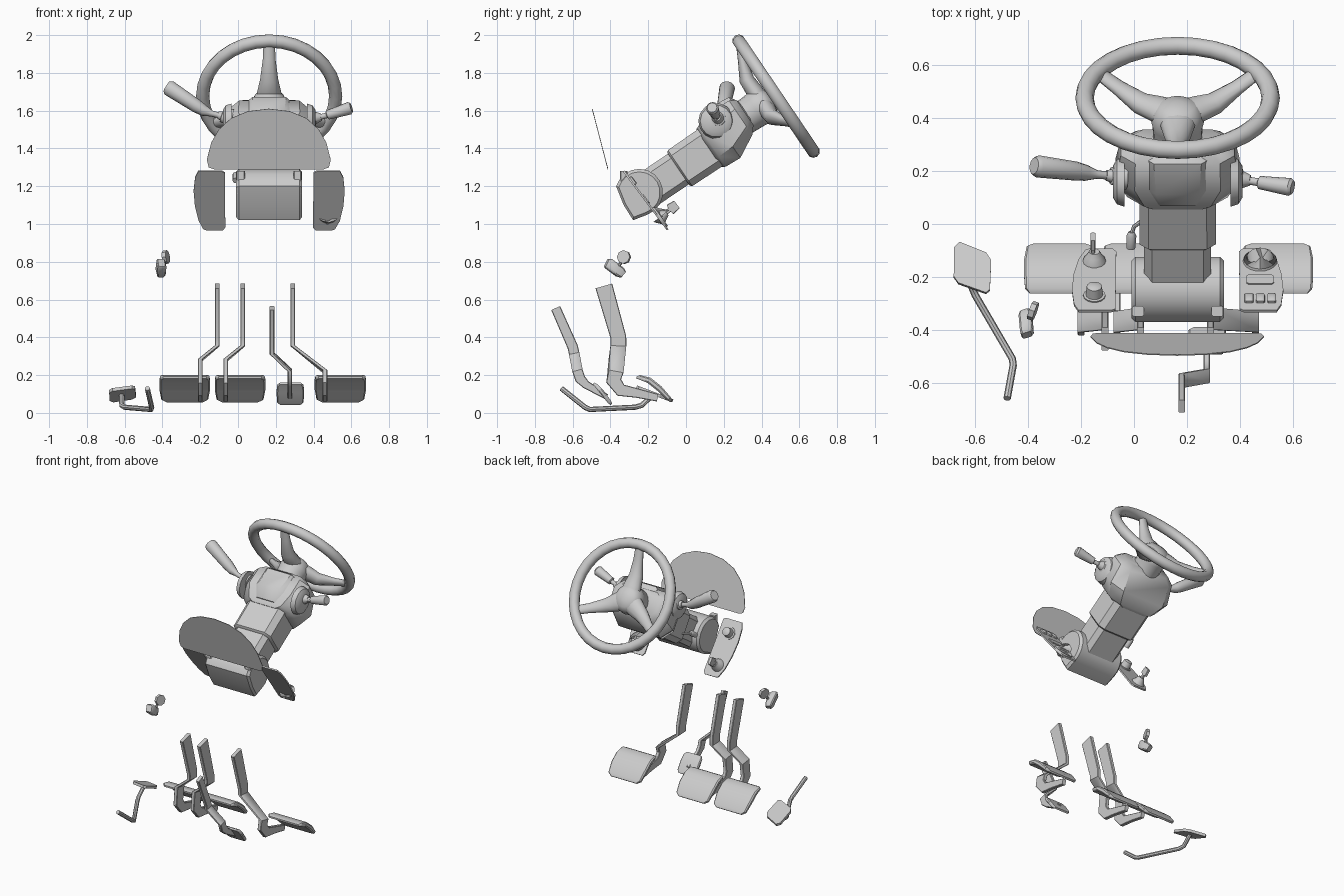
import bpy, bmesh, math
from mathutils import Vector as V

CX = 0.165                                   # centre line of the column
C = V((CX, 0.477, 1.677))                    # wheel centre
X = V((1, 0, 0))
U = V((0, 0.56, -0.828))                     # down the wheel face
N = V((0, 0.828, 0.56))                      # column axis, toward the driver


def L(u, w, x=0):
    return C + X * x + U * u + N * w


def loft(name, rings, angle=40):
    bm = bmesh.new()
    vs = [[bm.verts.new(p) for p in r] for r in rings]
    n = len(vs[0])
    for a, b in zip(vs, vs[1:]):
        for j in range(n):
            k = (j + 1) % n
            bm.faces.new((a[j], a[k], b[k], b[j]))
    bm.faces.new(vs[0][::-1])
    bm.faces.new(vs[-1])
    bmesh.ops.recalc_face_normals(bm, faces=bm.faces)
    me = bpy.data.meshes.new(name)
    bm.to_mesh(me)
    bm.free()
    ob = bpy.data.objects.new(name, me)
    bpy.context.collection.objects.link(ob)
    smooth(ob, angle)
    return ob


def smooth(ob, angle=40):
    bpy.ops.object.select_all(action='DESELECT')
    ob.select_set(True)
    bpy.context.view_layer.objects.active = ob
    bpy.ops.object.shade_smooth_by_angle(angle=math.radians(angle))


def section(hw, hh, kind, cham):
    if kind == 'box':
        c = cham * min(hw, hh)
        return [(hw, c - hh), (hw, hh - c), (hw - c, hh), (c - hw, hh),
                (-hw, hh - c), (-hw, c - hh), (c - hw, -hh), (hw - c, -hh)]
    return [(hw * math.cos(2 * math.pi * i / kind), hh * math.sin(2 * math.pi * i / kind))
            for i in range(kind)]


def sweep(name, path, sizes, kind=12, side=None, tan=None, cham=0.3, angle=40):
    path = [V(p) for p in path]
    if not isinstance(sizes, list):
        sizes = [sizes] * len(path)
    rings = []
    for i, p in enumerate(path):
        t = tan
        if t is None:
            t = V((0, 0, 0))
            if i:
                t += (p - path[i - 1]).normalized()
            if i < len(path) - 1:
                t += (path[i + 1] - p).normalized()
        t = t.normalized()
        a = side or t.cross(V((0, 0, 1)) if abs(t.z) < 0.9 else V((0, 1, 0))).normalized()
        b = t.cross(a).normalized()
        s = sizes[i]
        hw, hh = s if isinstance(s, tuple) else (s, s)
        rings.append([p + a * q + b * r for q, r in section(hw, hh, kind, cham)])
    return loft(name, rings, angle)


def slab(name, pts, normal, thick):
    off = normal * thick / 2
    return loft(name, [[p - off for p in pts], [p + off for p in pts]], 30)


# steering wheel rim, hub and spokes
bpy.ops.mesh.primitive_torus_add(location=C, rotation=(-math.acos(0.56), 0, 0), major_segments=32,
                                 minor_segments=10, major_radius=0.352, minor_radius=0.035)
rim = bpy.context.object
rim.name = "steering_wheel_rim"
smooth(rim)
sweep("wheel_hub", [L(0, w) for w in (-0.22, -0.13, -0.11, -0.06, -0.035, -0.025)],
      [0.09, 0.095, 0.1, 0.09, 0.065, 0.02], 20)
for k in range(3):
    a = math.radians(-90 + 120 * k)
    d = X * math.cos(a) + U * math.sin(a)
    sweep(f"wheel_spoke_{k}", [C + d * r + N * w for r, w in
          ((0, -.08), (.09, -.08), (.16, -.08), (.26, -.04), (.345, -.003))],
          [(.075, .045), (.062, .045), (.048, .04), (.034, .024), (.03, .018)], 12,
          side=N.cross(d))

# stalk housing and column covers
sweep("stalk_housing", [L(.03, -.45), L(.03, -.43), L(.02, -.34), L(-.01, -.22), L(-.02, -.185)],
      [(.15, .12), (.19, .13), (.235, .145), (.215, .11), (.17, .08)], 'box', side=X, tan=N, cham=.5)
sweep("housing_crown", [L(-.02, -.42), L(-.03, -.34), L(-.035, -.21), L(-.02, -.18)],
      [(.10, .09), (.13, .12), (.13, .1), (.09, .07)], 'box', side=X, tan=N, cham=.4)
sweep("upper_column_cover", [L(.031, -.645), L(.031, -.635), L(.031, -.40)],
      [(.135, .105), (.145, .115), (.145, .118)], 'box', side=X, tan=N)
sweep("lower_column_cover", [L(.03, -.93), L(.03, -.62)], (.127, .098), 'box', side=X, tan=N)

# column base: rounded profile extruded sideways with softened ends
prof = [(-.247 + .125 * math.cos(math.radians(a)), 1.167 + .125 * math.sin(math.radians(a)))
        for a in range(-70, 151, 20)] + [(-.37, 1.2), (-.33, 1.1), (-.28, 1.02)]
rings = []
for dx, s in ((-.175, .88), (-.16, 1), (.16, 1), (.175, .88)):
    rings.append([V((CX + dx, -.25 + (y + .25) * s, 1.16 + (z - 1.16) * s)) for y, z in prof])
loft("column_base", rings, 35)
for s in (-1, 1):
    sweep("base_bracket", [(CX + s * .15, -.33, 1.16), (CX + s * .15, -.33, 1.28)], (.022, .02), 'box')

# tilt release lever
sweep("tilt_lever_rod", [(.04, .02, 1.27), (.0, -.01, 1.27), (-.01, -.04, 1.26)], .008, 8)
sweep("tilt_lever_knob", [(-.01, -.03, 1.265), (-.01, -.045, 1.26), (-.012, -.09, 1.23)],
      [.012, .019, .017], 10)

# stalks on both sides of the housing
for s in (-1, 1):
    m = V((CX + s * .2, .16, 1.545))
    sweep("stalk_pod", [m, m + X * s * .03, m + X * s * .045], [.095, .085, .06], 14)
sweep("left_stalk_boot", [(-.03, .18, 1.56), (-.06, .18, 1.565), (-.062, .18, 1.566),
                          (-.085, .182, 1.572), (-.087, .182, 1.573), (-.105, .184, 1.577)],
      [.05, .045, .037, .034, .025, .02], 12)
sweep("left_stalk", [(-.08, .182, 1.57), (-.14, .187, 1.585), (-.18, .193, 1.6), (-.22, .2, 1.625),
                     (-.365, .218, 1.72), (-.378, .22, 1.728)],
      [.015, .016, .03, .036, .042, .032], 12)
sweep("right_stalk_boot", [(.37, .17, 1.56), (.41, .168, 1.562), (.412, .168, 1.562), (.44, .165, 1.566)],
      [.05, .042, .032, .02], 12)
sweep("right_stalk", [(.41, .168, 1.56), (.47, .158, 1.575), (.475, .157, 1.577), (.59, .14, 1.613),
                      (.60, .138, 1.616)], [.014, .015, .025, .034, .026], 12)

# instrument shield
half = [(0, 1.61), (.11, 1.597), (.2, 1.56), (.265, 1.5), (.305, 1.43), (.328, 1.34), (.318, 1.3), (.29, 1.29)]
out = half + [(-d, z) for d, z in half[:0:-1]]
slab("instrument_shield", [V((.163 + d, -.416 - (z - 1.3) * .26, z)) for d, z in out],
     V((0, 1, .26)).normalized(), .004)

# switch panels
T, PN = V((0, .6, -.8)), V((0, .8, .6))


def P(x, t, h=0):
    return V((x, -.33, 1.28)) + T * t + PN * h


edge = [(.235, .01), (.25, 0), (.375, 0), (.392, .04), (.4, .13), (.393, .23), (.375, .32),
        (.35, .38), (.335, .388), (.245, .388), (.232, .37)]
for s, nm in ((-1, "left"), (1, "right")):
    slab(nm + "_switch_panel", [P(CX + s * d, t) for d, t in edge], PN, .01)
sweep("panel_knob", [P(-.15, .09, h) for h in (0, .01, .011, .05, .055)], [.042, .042, .032, .029, .022], 14)
sweep("ignition_base", [P(-.15, .31, h) for h in (0, .012, .03, .05)], [.045, .042, .03, .02], 14)
sweep("ignition_key", [P(-.155, .31, h) for h in (.04, .07, .075, .12)],
      [(.007, .012), (.007, .012), (.009, .03), (.009, .025)], 'box', side=X)
sweep("panel_dial_rim", [P(.477, .31, h) for h in (0, .014, .016, .008)], [.066, .062, .052, .046], 20)
sweep("panel_dial_pointer", [P(.477, .31, h) for h in (.005, .025)], (.035, .006), 'box', side=X)
sweep("panel_display", [P(.477, .19, h) for h in (0, .01)], (.052, .028), 'box', side=X)
for i in range(3):
    sweep(f"panel_button_{i}", [P(.435 + .043 * i, .07, h) for h in (0, .014, .018)],
          [(.017, .026), (.016, .025), (.012, .02)], 'box', side=X)


# pedals
def pedal(name, xt, xb, padx, hw, zj):
    sweep(name + "_arm", [(xt, -.435, .672), (xt, -.358, .40), (xt, -.358, .355), (xb, -.37, zj),
                          (xb, -.383, .17), (xb, -.345, .12), (xb, -.26, .105), (xb, -.15, .08)],
          [(.013, .046), (.013, .042), (.013, .042), (.013, .04), (.013, .04), (.013, .034),
           (.013, .025), (.013, .02)], 'box', side=X, cham=.25)
    sweep(name + "_pad", [(padx, -.262, .187), (padx, -.245, .188), (padx, -.195, .172),
                          (padx, -.14, .128), (padx, -.09, .075), (padx, -.078, .06)],
          [(hw - .02, .006), (hw - .004, .012), (hw, .016), (hw, .016), (hw - .01, .012), (hw - .035, .006)],
          'box', side=X, cham=.5)


pedal("left_brake_pedal", -.11, -.2, -.282, .134, .28)
pedal("right_brake_pedal", .025, -.065, .011, .134, .28)
pedal("drive_pedal", .29, .46, .542, .136, .22)
sweep("small_pedal_arm", [(.18, -.69, .555), (.18, -.60, .35), (.18, -.592, .315), (.275, -.575, .225),
                          (.275, -.56, .18), (.275, -.53, .15), (.275, -.42, .085)],
      [(.012, .026), (.012, .028), (.012, .028), (.012, .028), (.012, .028), (.012, .022), (.012, .015)],
      'box', side=X)
sweep("small_pedal_pad", [(.277, -.49, .155), (.277, -.475, .145), (.277, -.445, .11), (.277, -.405, .058),
                          (.277, -.395, .045)],
      [(.058, .006), (.07, .01), (.073, .012), (.07, .01), (.055, .006)], 'box', side=X, cham=.5)

# floor lever with pad
sweep("floor_lever_rod", [(-.48, -.66, .13), (-.457, -.535, .03), (-.46, -.51, .018), (-.60, -.27, .03),
                          (-.615, -.235, .04), (-.615, -.17, .1)], .014, 8)
padout = [(-.66, -.07), (-.56, -.11), (-.54, -.14), (-.545, -.25), (-.56, -.262), (-.665, -.225),
          (-.682, -.2), (-.68, -.09)]
slab("floor_lever_pad", [V((x, y, .1 - .38 * (y + .165))) for x, y in padout],
     V((0, .38, 1)).normalized(), .018)

# small latch beside the column
sweep("latch_block", [(-.405, -.42, .795), (-.405, -.41, .79), (-.41, -.35, .745), (-.412, -.335, .732)],
      [(.018, .022), (.024, .028), (.024, .028), (.018, .02)], 'box', side=V((.95, .3, 0)))
sweep("latch_disc", [(-.392, -.325, .823), (-.372, -.332, .826)], .036, 8)
sweep("latch_link", [(-.382, -.33, .82), (-.4, -.36, .77)], .009, 8)
